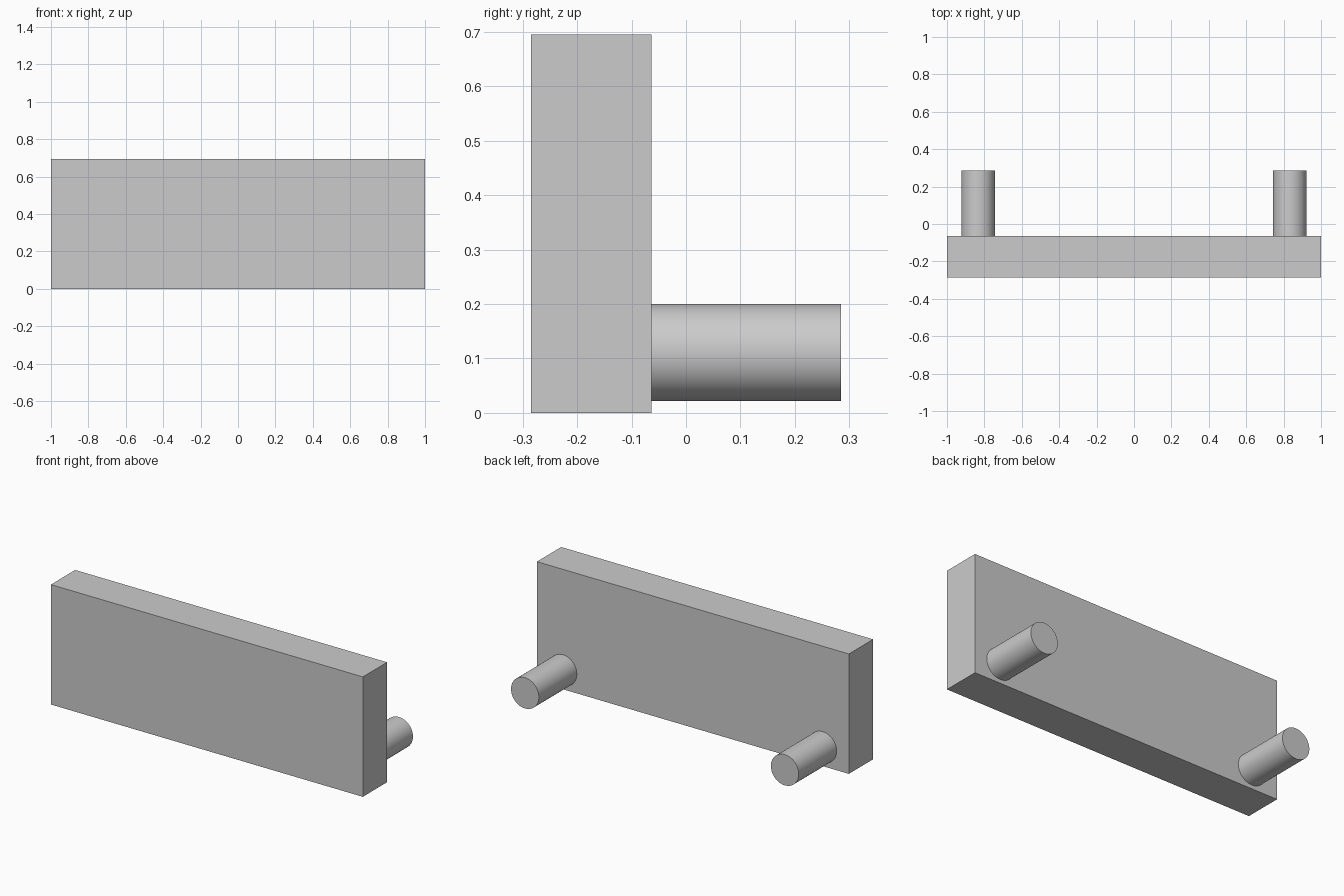
import bpy
import math

if "Cube" in bpy.data.objects:
    bpy.data.objects.remove(bpy.data.objects["Cube"], do_unlink=True)

# One plain grey for every part
grey = bpy.data.materials.new("light_grey")
grey.use_nodes = True
colour = (0.6, 0.6, 0.6, 1)
grey.diffuse_color = colour
grey.node_tree.nodes["Principled BSDF"].inputs["Base Color"].default_value = colour

FRONT, BACK, END = -0.285, -0.063, 0.285
HEIGHT = 0.695

# Upright board
bpy.ops.mesh.primitive_cube_add(size=1, location=(0, (FRONT + BACK) / 2, HEIGHT / 2))
board = bpy.context.object
board.name = "board"
board.scale = (2, BACK - FRONT, HEIGHT)
bpy.ops.object.transform_apply(location=False, rotation=False, scale=True)
board.data.materials.append(grey)


# Round pegs standing out from the back of the board
def add_peg(name, x):
    bpy.ops.mesh.primitive_cylinder_add(
        vertices=64, radius=0.089, depth=END - BACK,
        location=(x, (BACK + END) / 2, 0.111), rotation=(math.pi / 2, 0, 0))
    peg = bpy.context.object
    peg.name = name
    peg.data.materials.append(grey)
    bpy.ops.object.shade_smooth_by_angle(angle=math.radians(30))


for name, side in (("left_peg", 1), ("right_peg", -1)):
    add_peg(name, side * 0.833)
